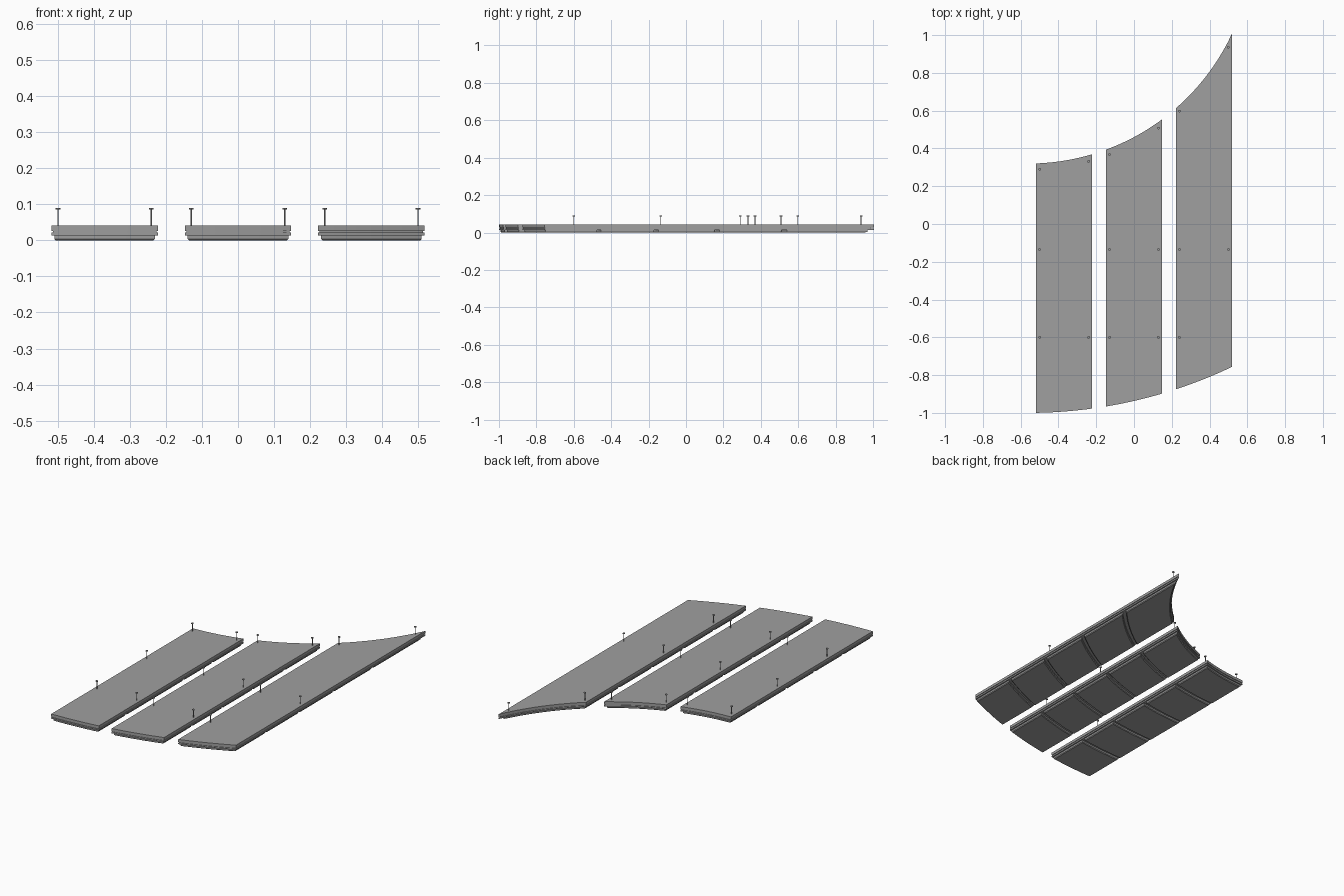
import bpy, bmesh, math

if "Cube" in bpy.data.objects:
    bpy.data.objects.remove(bpy.data.objects["Cube"], do_unlink=True)

grey = bpy.data.materials.new("Matte grey")
grey.use_nodes = True
colour = (0.35, 0.35, 0.35, 1)
grey.diffuse_color = colour
grey.node_tree.nodes["Principled BSDF"].inputs["Base Color"].default_value = colour

# Both curved ends and all joints share one centre
CX, CY = -0.56, 1.51
R_FRONT, R_BACK = 2.51, 1.19
WIDTH, PITCH, TILES, GAP, SEG = 0.295, 0.37, 5, 0.02, 14


def arc_y(x, radius):
    return CY - math.sqrt(radius ** 2 - (x - CX) ** 2)


def finish(name, bm):
    bmesh.ops.recalc_face_normals(bm, faces=bm.faces)
    mesh = bpy.data.meshes.new(name)
    bm.to_mesh(mesh)
    bm.free()
    mesh.materials.append(grey)
    obj = bpy.data.objects.new(name, mesh)
    bpy.context.collection.objects.link(obj)
    return obj


def arc_slab(name, x0, x1, r_front, r_back, levels):
    """Stack outlines with curved ends; each level is (height, inset)."""
    bm = bmesh.new()
    rings = []
    for z, inset in levels:
        a, b = x0 + inset, x1 - inset
        xs = [a + (b - a) * i / SEG for i in range(SEG + 1)]
        front = [bm.verts.new((x, arc_y(x, r_front - inset), z)) for x in xs]
        back = [bm.verts.new((x, arc_y(x, r_back + inset), z)) for x in xs]
        rings.append((front, back))
    for front, back in (rings[0], rings[-1]):
        for i in range(SEG):
            bm.faces.new((front[i], front[i + 1], back[i + 1], back[i]))
    loops = [f + b[::-1] for f, b in rings]
    for low, high in zip(loops, loops[1:]):
        for i in range(len(low)):
            j = (i + 1) % len(low)
            bm.faces.new((low[i], low[j], high[j], high[i]))
    return finish(name, bm)


def hanger(name, x, y):
    """Thin rod with a flat round head."""
    bm = bmesh.new()
    for radius, z0, z1 in ((0.002, 0.04, 0.088), (0.007, 0.086, 0.09)):
        made = bmesh.ops.create_cone(bm, cap_ends=True, segments=10,
                                     radius1=radius, radius2=radius, depth=z1 - z0)
        bmesh.ops.translate(bm, verts=made["verts"], vec=(x, y, (z0 + z1) / 2))
    finish(name, bm)


# Backing board with a groove around its edge, and chamfered tiles below
BOARD = [(0.014, 0), (0.022, 0), (0.022, 0.004), (0.026, 0.004), (0.026, 0), (0.042, 0)]
TILE = [(0, 0.004), (0.004, 0), (0.014, 0)]
EDGE = 0.008
# Hanger spots left out on the outer panels: (panel, side, row)
SKIPPED = {("right", 1, 1), ("left", 1, 0)}

for index, side in enumerate(("right", "middle", "left")):
    x0 = -PITCH - WIDTH / 2 + index * PITCH
    x1 = x0 + WIDTH
    arc_slab(side + "_panel_board", x0, x1, R_FRONT, R_BACK, BOARD)

    step = (R_FRONT - R_BACK) / TILES
    for t in range(TILES):
        outer = R_FRONT - t * step
        front = outer - (EDGE if t == 0 else GAP / 2)
        back = outer - step + (EDGE if t == TILES - 1 else GAP / 2)
        arc_slab(f"{side}_panel_tile_{t + 1}", x0 + EDGE, x1 - EDGE, front, back, TILE)

    for s, x in enumerate((x0 + 0.018, x1 - 0.018)):
        rows = (-0.6, -0.135, arc_y(x, R_BACK) - 0.032)
        for r, y in enumerate(rows):
            if (side, s, r) not in SKIPPED:
                hanger(f"{side}_panel_hanger_{s + 1}_{r + 1}", x, y)
